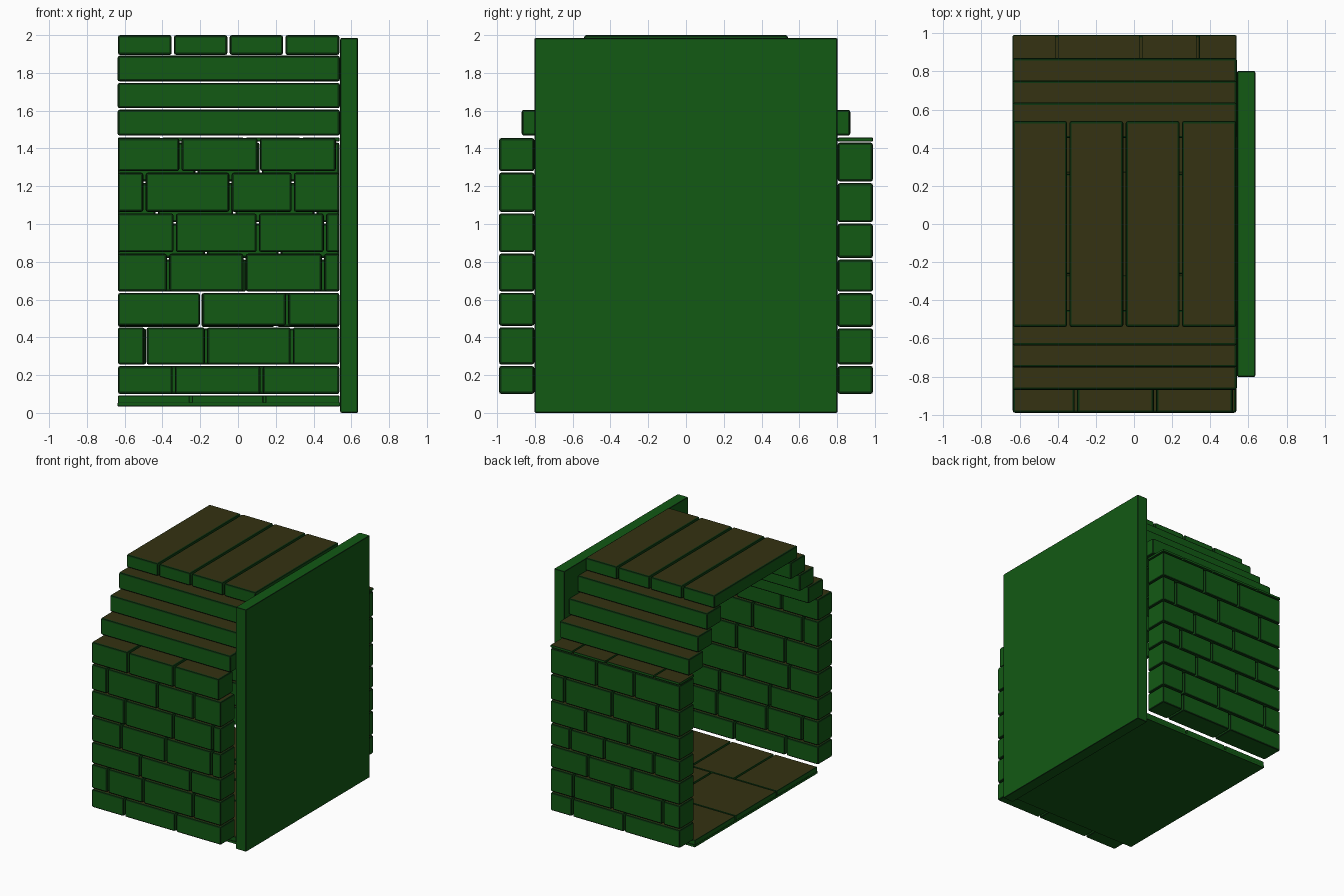
import bpy, bmesh

if "Cube" in bpy.data.objects:
    bpy.data.objects.remove(bpy.data.objects["Cube"])

def material(name, rgb):
    m = bpy.data.materials.new(name)
    m.diffuse_color = (*rgb, 1)
    m.use_nodes = True
    m.node_tree.nodes["Principled BSDF"].inputs["Base Color"].default_value = m.diffuse_color
    return m

GREEN = material("green_stone", (0.006, 0.10, 0.007))
OLIVE = material("olive_top", (0.035, 0.032, 0.006))
DARK = material("dark_edge", (0.003, 0.03, 0.004))

def blocks(name, boxes, bevel=0.012, top=1):
    """One object of bevelled boxes, each (x0, x1, y0, y1, z0, z1)."""
    bm = bmesh.new()
    for x0, x1, y0, y1, z0, z1 in boxes:
        vs = bmesh.ops.create_cube(bm, size=1)["verts"]
        for v in vs:
            v.co = (x1 if v.co.x > 0 else x0,
                    y1 if v.co.y > 0 else y0,
                    z1 if v.co.z > 0 else z0)
    bm.normal_update()
    for f in bm.faces:
        if f.normal.z > 0.9:
            f.material_index = top
    me = bpy.data.meshes.new(name)
    bm.to_mesh(me)
    bm.free()
    for m in (GREEN, OLIVE, DARK):
        me.materials.append(m)
    ob = bpy.data.objects.new(name, me)
    bpy.context.collection.objects.link(ob)
    mod = ob.modifiers.new("worn_edges", 'BEVEL')
    mod.width = bevel
    mod.segments = 2
    mod.material = 2
    return ob

X0, X1, GAP = -0.636, 0.537, 0.012

def split(joints, x1=X1):
    """Turn joint positions into block spans along x."""
    ends = [X0 - GAP / 2] + joints + [x1 + GAP / 2]
    return [(a + GAP / 2, b - GAP / 2) for a, b in zip(ends, ends[1:])]

def course(name, z0, z1, y0, y1, joints, x1=X1, **kw):
    blocks(name, [(a, b, y0, y1, z0, z1) for a, b in split(joints, x1)], **kw)

# Front wall brick courses: bottom, top, joints
front = [
    (0.10, 0.248, [-0.34, 0.125]),
    (0.256, 0.453, [-0.49, -0.17, 0.285]),
    (0.461, 0.635, [-0.195, 0.26]),
    (0.643, 0.843, [-0.37, 0.035, 0.45]),
    (0.851, 1.056, [-0.335, 0.105, 0.46]),
    (1.064, 1.272, [-0.495, -0.04, 0.29]),
    (1.28, 1.455, [-0.305, 0.11]),
]
for i, (z0, z1, j) in enumerate(front, 1):
    course(f"front_wall_course_{i}", z0, z1, -0.99, -0.803, j, 0.518 if i == 7 else X1)

# Back wall brick courses, with a thin levelling course on top
back = [
    (0.10, 0.248, [-0.13, 0.34]),
    (0.256, 0.447, [-0.48, -0.02, 0.33]),
    (0.455, 0.634, [-0.2, 0.2]),
    (0.642, 0.812, [-0.4, 0.05, 0.36]),
    (0.82, 1.002, [-0.17, 0.22]),
    (1.01, 1.217, [-0.43, -0.02, 0.41]),
    (1.225, 1.431, [-0.22, 0.12]),
    (1.437, 1.457, [-0.405, 0.035, 0.335]),
]
for i, (z0, z1, j) in enumerate(back, 1):
    course(f"back_wall_course_{i}", z0, z1, 0.803, 0.99, j,
           bevel=0.004 if i == 8 else 0.012)

# Corbelled roof steps, mirrored front and back
for i, (z0, z1, yin, yout) in enumerate([(1.468, 1.605, 0.68, 0.87),
                                         (1.613, 1.747, 0.565, 0.752),
                                         (1.755, 1.891, 0.45, 0.637)], 1):
    for side, s in (("front", -1), ("back", 1)):
        ya, yb = sorted((s * yin, s * yout))
        blocks(f"{side}_roof_step_{i}", [(-0.638, 0.54, ya, yb, z0, z1)])

# Roof slabs closing the top
course("roof_slabs", 1.895, 2.0, -0.54, 0.54, [-0.345, -0.05, 0.245])

# Floor base and staggered floor tiles
blocks("floor_base", [(-0.637, 0.54, -0.795, 0.795, 0.035, 0.055)], bevel=0.003)
tiles = []
for k, j in enumerate(([-0.25, 0.14], [-0.05, 0.3], [-0.25, 0.14])):
    y = -0.795 + k * 0.53
    tiles += [(a, b, y + 0.004, y + 0.526, 0.05, 0.092) for a, b in split(j)]
blocks("floor_tiles", tiles, bevel=0.006)

# End panel closing the passage
blocks("end_panel", [(0.541, 0.636, -0.803, 0.803, 0.0, 1.985)], bevel=0.008, top=0)
